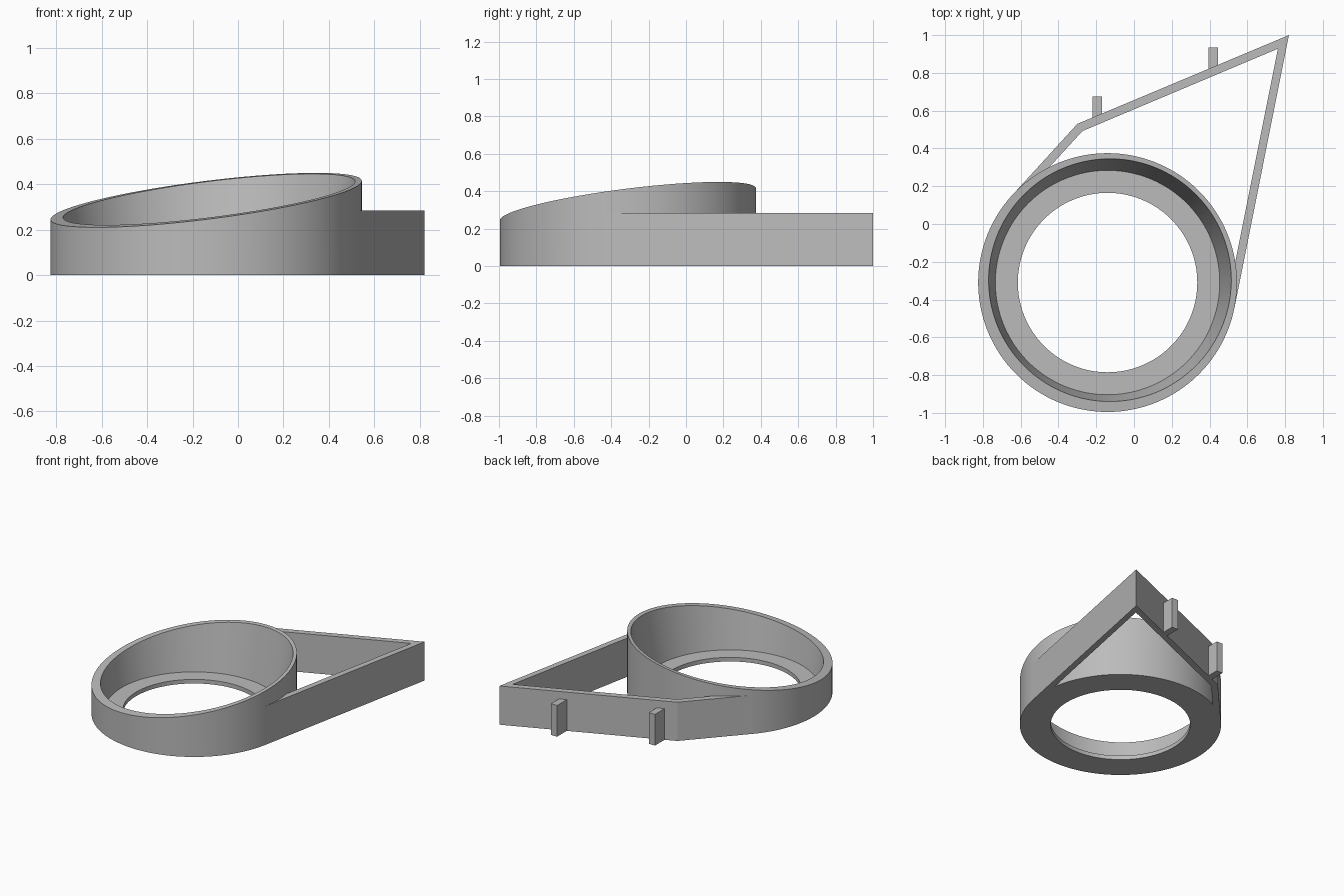
import bpy
import bmesh
from math import cos, sin, pi, radians

cube = bpy.data.objects.get("Cube")
if cube:
    bpy.data.objects.remove(cube, do_unlink=True)

grey = bpy.data.materials.new("plain grey")
grey.use_nodes = True
colour = (0.5, 0.5, 0.5, 1)
grey.diffuse_color = colour
grey.node_tree.nodes["Principled BSDF"].inputs["Base Color"].default_value = colour


def finish(name, bm, smooth=False):
    bmesh.ops.recalc_face_normals(bm, faces=bm.faces[:])
    mesh = bpy.data.meshes.new(name)
    bm.to_mesh(mesh)
    bm.free()
    mesh.materials.append(grey)
    obj = bpy.data.objects.new(name, mesh)
    bpy.context.collection.objects.link(obj)
    if smooth:
        bpy.ops.object.select_all(action="DESELECT")
        obj.select_set(True)
        bpy.context.view_layer.objects.active = obj
        bpy.ops.object.shade_smooth_by_angle(angle=radians(30))
    return obj


def prism(name, outline, height):
    bm = bmesh.new()
    face = bm.faces.new([bm.verts.new((x, y, 0)) for x, y in outline])
    top = bmesh.ops.extrude_face_region(bm, geom=[face])
    verts = [v for v in top["geom"] if isinstance(v, bmesh.types.BMVert)]
    bmesh.ops.translate(bm, verts=verts, vec=(0, 0, height))
    return finish(name, bm)


# Round cup: slanted rim, flared bore, thin floor ledge with a hole
CX, CY = -0.14, -0.31
OUTER, BORE, HOLE = 0.685, 0.594, 0.475
FLOOR, MID, SLOPE, FLARE = 0.03, 0.33, 0.175, 0.16
SEGMENTS = 128


def cup_section(a):
    lean = SLOPE * cos(a - pi / 4)
    rim = (BORE + FLARE * (MID - FLOOR)) / (1 - FLARE * lean)
    return [(OUTER, 0), (OUTER, MID + lean * OUTER), (rim, MID + lean * rim),
            (BORE, FLOOR), (HOLE, FLOOR), (HOLE, 0)]


bm = bmesh.new()
sections = []
for i in range(SEGMENTS):
    a = 2 * pi * i / SEGMENTS
    sections.append([bm.verts.new((CX + r * cos(a), CY + r * sin(a), z))
                     for r, z in cup_section(a)])
for i, here in enumerate(sections):
    after = sections[(i + 1) % SEGMENTS]
    for j in range(len(here)):
        k = (j + 1) % len(here)
        bm.faces.new((here[j], after[j], after[k], here[k]))
finish("round_cup", bm, smooth=True)

# Bent bracket wall, tangent to the cup at both ends
prism("bracket_wall", [
    (0.531, -0.45), (0.82, 1.0), (-0.30, 0.53), (-0.645, 0.152),
    (-0.49, 0.255), (-0.273, 0.492), (0.762, 0.928), (0.523, -0.265)], 0.285)

# Two small posts on the back of the bracket
for name, x, y0, y1 in (("right_post", -0.195, 0.56, 0.675),
                        ("left_post", 0.42, 0.815, 0.935)):
    w = 0.025
    prism(name, [(x - w, y0), (x + w, y0), (x + w, y1), (x - w, y1)], 0.23)
